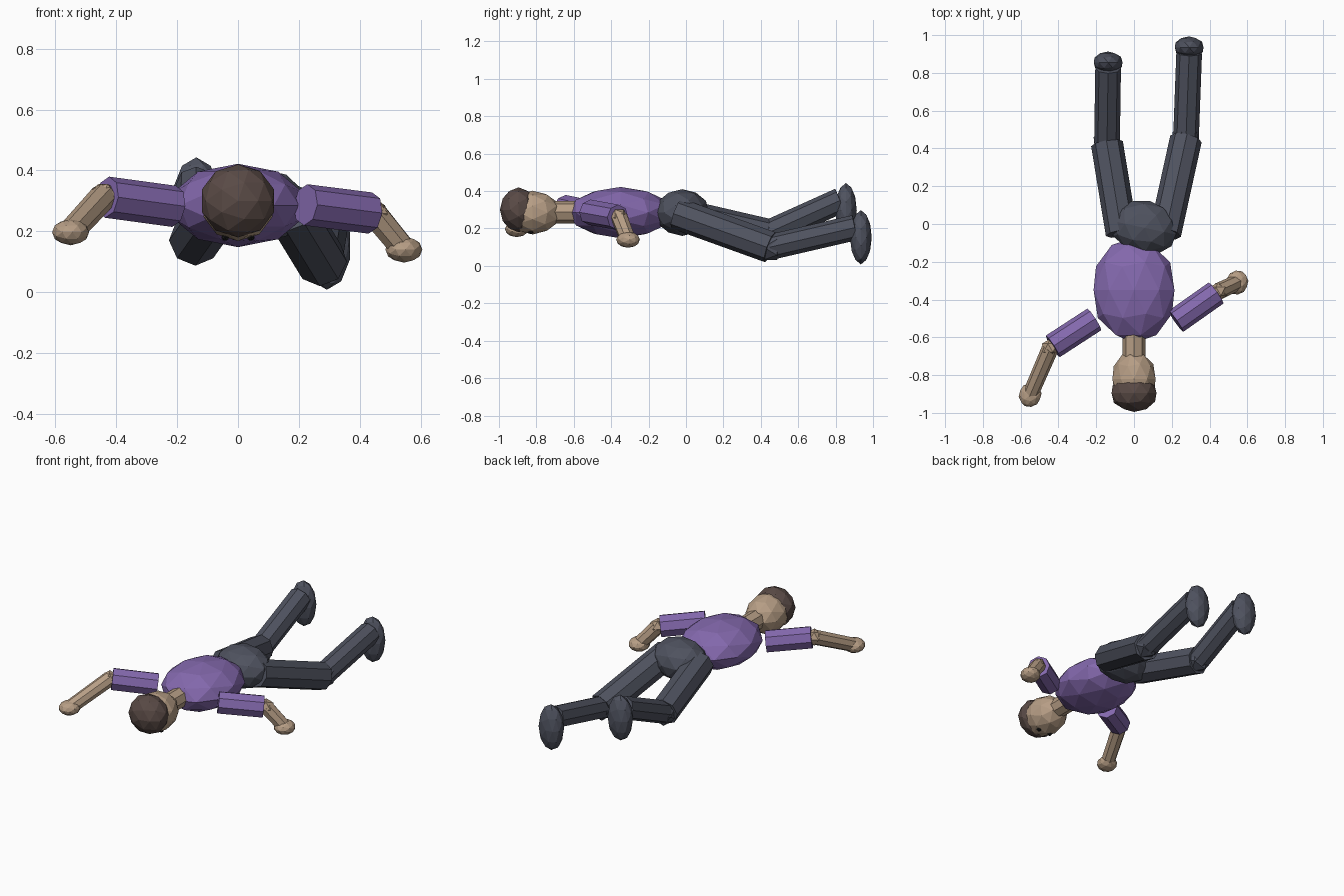
import bpy
from math import radians
from mathutils import Vector, Matrix

cube = bpy.data.objects.get("Cube")
if cube:
    bpy.data.objects.remove(cube, do_unlink=True)


def material(name, rgb):
    mat = bpy.data.materials.new(name)
    mat.use_nodes = True
    mat.diffuse_color = (*rgb, 1)
    mat.node_tree.nodes["Principled BSDF"].inputs["Base Color"].default_value = (*rgb, 1)
    return mat


purple = material("purple shirt", (0.23, 0.14, 0.42))
slate = material("slate trousers", (0.078, 0.085, 0.115))
skin = material("tan skin", (0.47, 0.34, 0.235))
brown = material("brown hair", (0.1, 0.068, 0.06))
dark = material("dark eyes", (0.01, 0.01, 0.01))


def finish(name, mat):
    ob = bpy.context.object
    ob.name = name
    ob.data.materials.append(mat)
    return ob


def blob(name, mat, centre, radii, turn=0, tilt=0, detail=2):
    """Faceted ellipsoid with its poles along y."""
    bpy.ops.mesh.primitive_ico_sphere_add(subdivisions=detail, radius=1)
    ob = finish(name, mat)
    ob.data.transform(Matrix.Rotation(radians(90), 4, "X"))
    ob.data.transform(Matrix.Diagonal((*radii, 1)))
    ob.rotation_euler = (radians(tilt), 0, radians(turn))
    ob.location = centre


def limb(name, mat, start, end, radius, end_radius=None):
    """Eight-sided tube between two joints."""
    a, b = Vector(start), Vector(end)
    bpy.ops.mesh.primitive_cone_add(vertices=8, radius1=radius,
                                    radius2=end_radius or radius, depth=(b - a).length)
    ob = finish(name, mat)
    ob.location = (a + b) / 2
    ob.rotation_euler = (b - a).to_track_quat("Z", "Y").to_euler()


# Body lying face down
blob("torso", purple, (0, -0.35, 0.285), (0.225, 0.28, 0.137))
blob("pelvis", slate, (0.055, -0.02, 0.285), (0.18, 0.145, 0.125), turn=-12)

# Head, hair and face
limb("neck", skin, (0, -0.74, 0.288), (0, -0.58, 0.288), 0.06)
blob("head", skin, (0, -0.82, 0.285), (0.12, 0.15, 0.117))
blob("hair", brown, (0, -0.895, 0.3), (0.125, 0.1, 0.12))
for side, label in ((-1, "right"), (1, "left")):
    blob(label + "_eye", dark, (side * 0.042, -0.83, 0.18), (0.014, 0.014, 0.012), detail=1)

# Arms: shoulder, elbow, hand
arms = {
    "right": ((-0.21, -0.505, 0.282), (-0.43, -0.648, 0.312), (-0.55, -0.905, 0.197)),
    "left": ((0.222, -0.515, 0.287), (0.435, -0.365, 0.26), (0.545, -0.31, 0.14)),
}
for side, (shoulder, elbow, hand) in arms.items():
    limb(side + "_sleeve", purple, shoulder, elbow, 0.068)
    joint = Vector(elbow) + (Vector(elbow) - Vector(shoulder)).normalized() * 0.015
    blob(side + "_elbow", skin, joint, (0.05, 0.05, 0.05), detail=1)
    limb(side + "_forearm", skin, joint, hand, 0.045, 0.042)
    blob(side + "_hand", skin, hand, (0.06, 0.065, 0.043), turn=-25)

# Legs: hip, knee, ankle
legs = {
    "right": ((-0.065, -0.05, 0.28), (-0.143, 0.425, 0.17), (-0.137, 0.825, 0.35)),
    "left": ((0.165, -0.05, 0.28), (0.275, 0.45, 0.1), (0.292, 0.905, 0.205)),
}
for side, (hip, knee, ankle) in legs.items():
    limb(side + "_thigh", slate, hip, knee, 0.085)
    blob(side + "_knee", slate, knee, (0.08, 0.08, 0.08), detail=1)
    limb(side + "_shin", slate, knee, ankle, 0.068)
    foot = Vector(ankle) + Vector((0, 0.03, -0.052))
    blob(side + "_foot", slate, foot, (0.08, 0.058, 0.145))
